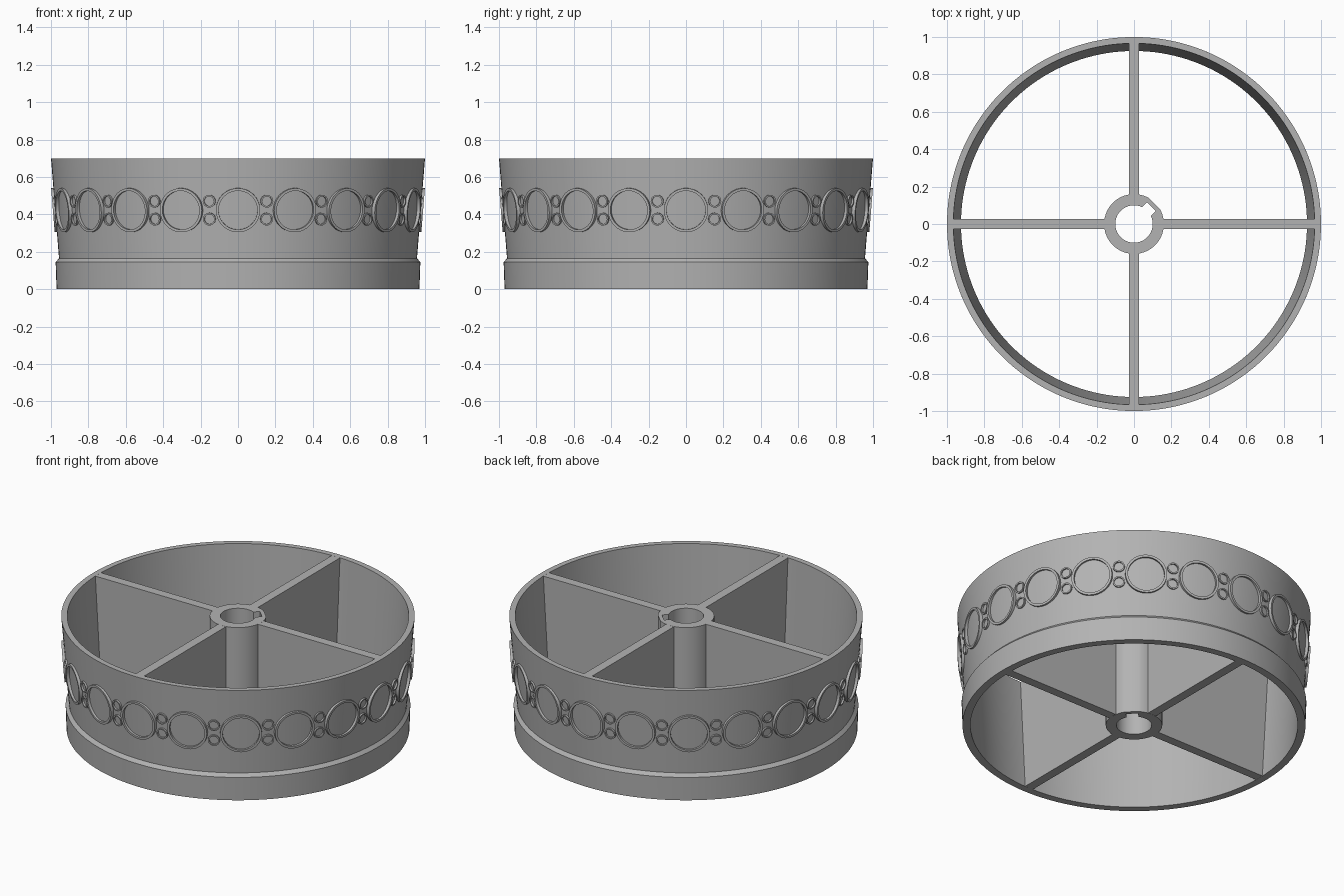
import bpy, bmesh
from math import pi, cos, sin, asin, atan, atan2, hypot, radians
from mathutils import Matrix

cube = bpy.data.objects.get("Cube")
if cube:
    bpy.data.objects.remove(cube, do_unlink=True)

GREY = (0.45, 0.45, 0.45, 1)
mat = bpy.data.materials.new("plain grey")
mat.use_nodes = True
mat.diffuse_color = GREY
mat.node_tree.nodes["Principled BSDF"].inputs["Base Color"].default_value = GREY

HEIGHT = 0.70
STEP_Z = 0.165          # where the sloping wall begins
SLOPE = 0.08            # outward lean of the wall
BAND_Z = 0.423          # centre line of the ring decoration


def wall_radius(z):
    return 0.957 + SLOPE * (z - STEP_Z)


def finish(name, bm, smooth=True):
    bmesh.ops.recalc_face_normals(bm, faces=bm.faces)
    mesh = bpy.data.meshes.new(name)
    bm.to_mesh(mesh)
    bm.free()
    mesh.materials.append(mat)
    obj = bpy.data.objects.new(name, mesh)
    bpy.context.collection.objects.link(obj)
    if smooth:
        bpy.ops.object.select_all(action="DESELECT")
        obj.select_set(True)
        bpy.context.view_layer.objects.active = obj
        bpy.ops.object.shade_smooth_by_angle(angle=radians(25))
    return obj


def bridge(bm, loops):
    """Join closed vertex loops into a closed tube of quads."""
    for a, b in zip(loops, loops[1:] + loops[:1]):
        for i in range(len(a)):
            j = (i + 1) % len(a)
            bm.faces.new((a[i], a[j], b[j], b[i]))


def lathe(bm, profile, segments, matrix=Matrix()):
    """Revolve a closed (radius, height) profile around local z."""
    loops = []
    for r, z in profile:
        angles = [2 * pi * i / segments for i in range(segments)]
        loops.append([bm.verts.new(matrix @ Matrix.Translation((r * cos(a), r * sin(a), z)).translation)
                      for a in angles])
    bridge(bm, loops)


# Outer rim: straight foot band, small step, leaning wall
bm = bmesh.new()
lathe(bm, [(0.925, 0), (0.970, 0), (0.975, 0.145), (0.957, STEP_Z),
           (wall_radius(HEIGHT), HEIGHT), (0.966, HEIGHT)], 160)
finish("rim", bm)

# Hub: tube with a keyway slot at 45 degrees
BORE, HUB, SLOT_R, SLOT_W = 0.10, 0.16, 0.132, 0.034
edge = asin(SLOT_W / BORE)
steps = 56
inner = [(SLOT_R, -SLOT_W), (SLOT_R, SLOT_W)]
for i in range(steps + 1):
    a = edge + (2 * pi - 2 * edge) * i / steps
    inner.append((BORE * cos(a), BORE * sin(a)))
outer = [(HUB * x / hypot(x, y), HUB * y / hypot(x, y)) for x, y in inner]
turn = Matrix.Rotation(pi / 4, 4, "Z")
bm = bmesh.new()
loops = []
for points, z in ((inner, 0), (outer, 0), (outer, HEIGHT), (inner, HEIGHT)):
    loops.append([bm.verts.new(turn @ Matrix.Translation((x, y, z)).translation) for x, y in points])
bridge(bm, loops)
finish("hub", bm)

# Four spokes: thin webs whose outer ends follow the wall
for k, side in enumerate(("left", "back", "right", "front")):
    bm = bmesh.new()
    bmesh.ops.create_cube(bm, size=1)
    for v in bm.verts:
        top, far = v.co.z > 0, v.co.x > 0
        v.co.y *= 0.056
        v.co.z = HEIGHT - 0.0005 if top else 0.0005
        v.co.x = (0.98 if top else 0.945) if far else 0.13
    bm.transform(Matrix.Rotation(k * pi / 2, 4, "Z"))
    finish(side + "_spoke", bm, smooth=False)


# Raised rings around the wall: large ones with a stacked small pair between
def add_ring(bm, angle, z, r_out, r_in, rise, segments):
    place = (Matrix.Rotation(angle, 4, "Z")
             @ Matrix.Translation((wall_radius(z), 0, z))
             @ Matrix.Rotation(pi / 2 + atan(SLOPE), 4, "Y"))
    lathe(bm, [(r_in, -0.015), (r_out, -0.015), (r_out, rise), (r_in, rise)], segments, place)


COUNT = 20
large, small = bmesh.new(), bmesh.new()
for k in range(COUNT):
    a = 2 * pi * k / COUNT
    add_ring(large, a, BAND_Z, 0.118, 0.104, 0.012, 40)
    for dz in (-0.048, 0.048):
        add_ring(small, a + pi / COUNT, BAND_Z + dz, 0.034, 0.026, 0.010, 24)
finish("large_rings", large)
finish("small_rings", small)
